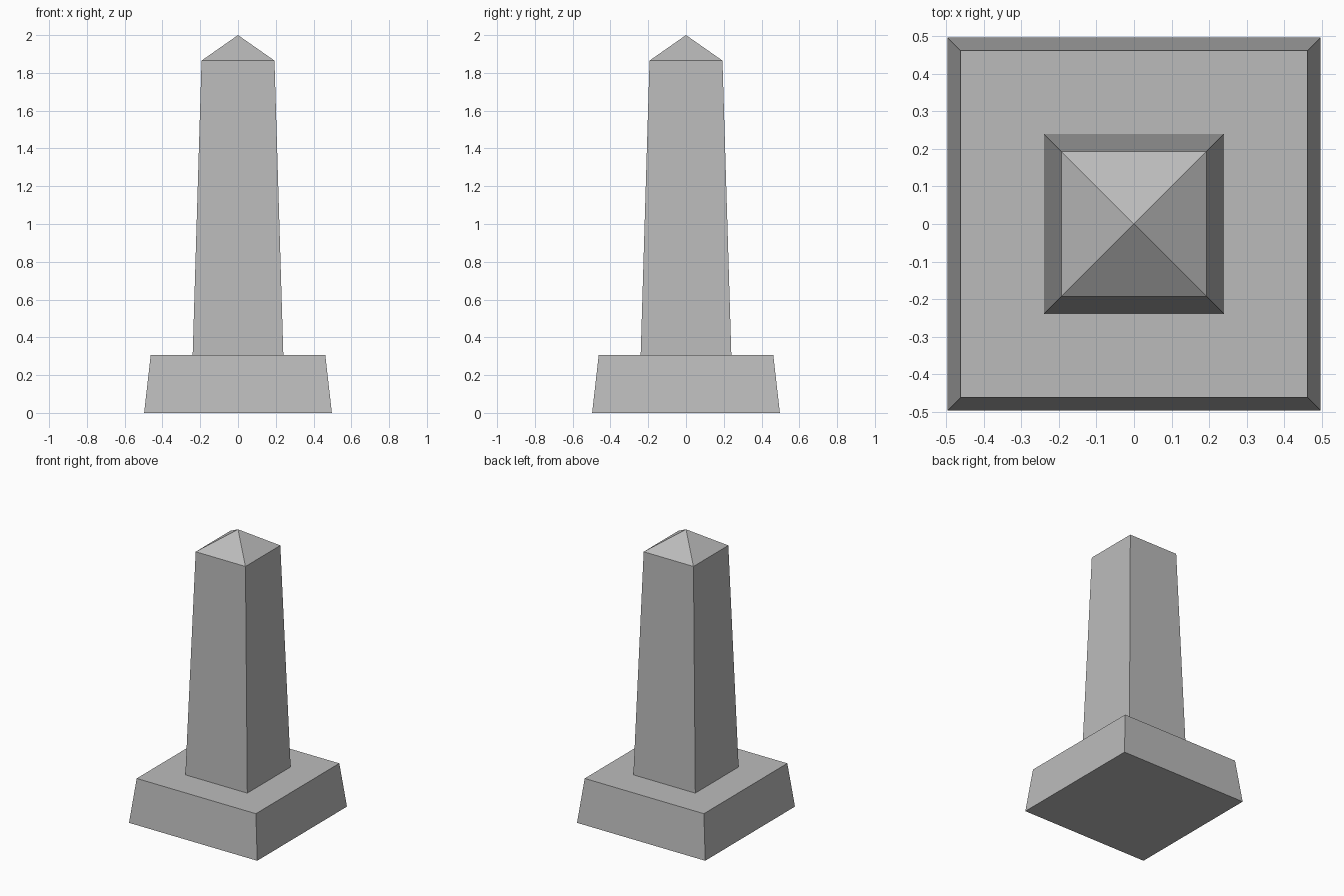
import bpy
import bmesh

if "Cube" in bpy.data.objects:
    bpy.data.objects.remove(bpy.data.objects["Cube"])

stone = bpy.data.materials.new("grey stone")
stone.diffuse_color = (0.5, 0.5, 0.5, 1)
stone.use_nodes = True
stone.node_tree.nodes["Principled BSDF"].inputs["Base Color"].default_value = stone.diffuse_color


def square_part(name, rings, floor=False, apex=None):
    """Stack square rings given as (half width, height), with optional floor and apex."""
    bm = bmesh.new()
    loops = [[bm.verts.new((sx * h, sy * h, z))
              for sx, sy in ((-1, -1), (1, -1), (1, 1), (-1, 1))]
             for h, z in rings]
    for low, high in zip(loops, loops[1:]):
        for i in range(4):
            j = (i + 1) % 4
            bm.faces.new((low[i], low[j], high[j], high[i]))
    if floor:
        bm.faces.new(reversed(loops[0]))
    if apex is not None:
        tip = bm.verts.new((0, 0, apex))
        for i in range(4):
            bm.faces.new((loops[-1][i], loops[-1][(i + 1) % 4], tip))
    mesh = bpy.data.meshes.new(name)
    bm.to_mesh(mesh)
    bm.free()
    mesh.materials.append(stone)
    obj = bpy.data.objects.new(name, mesh)
    bpy.context.collection.objects.link(obj)
    return obj


# Sloped plinth with a flat ledge running in to the foot of the shaft
square_part("plinth", [(0.497, 0), (0.462, 0.307), (0.24, 0.307)], floor=True)
# Tapered shaft
square_part("shaft", [(0.24, 0.307), (0.193, 1.865)])
# Pyramid cap
square_part("cap", [(0.193, 1.865)], apex=2.0)
